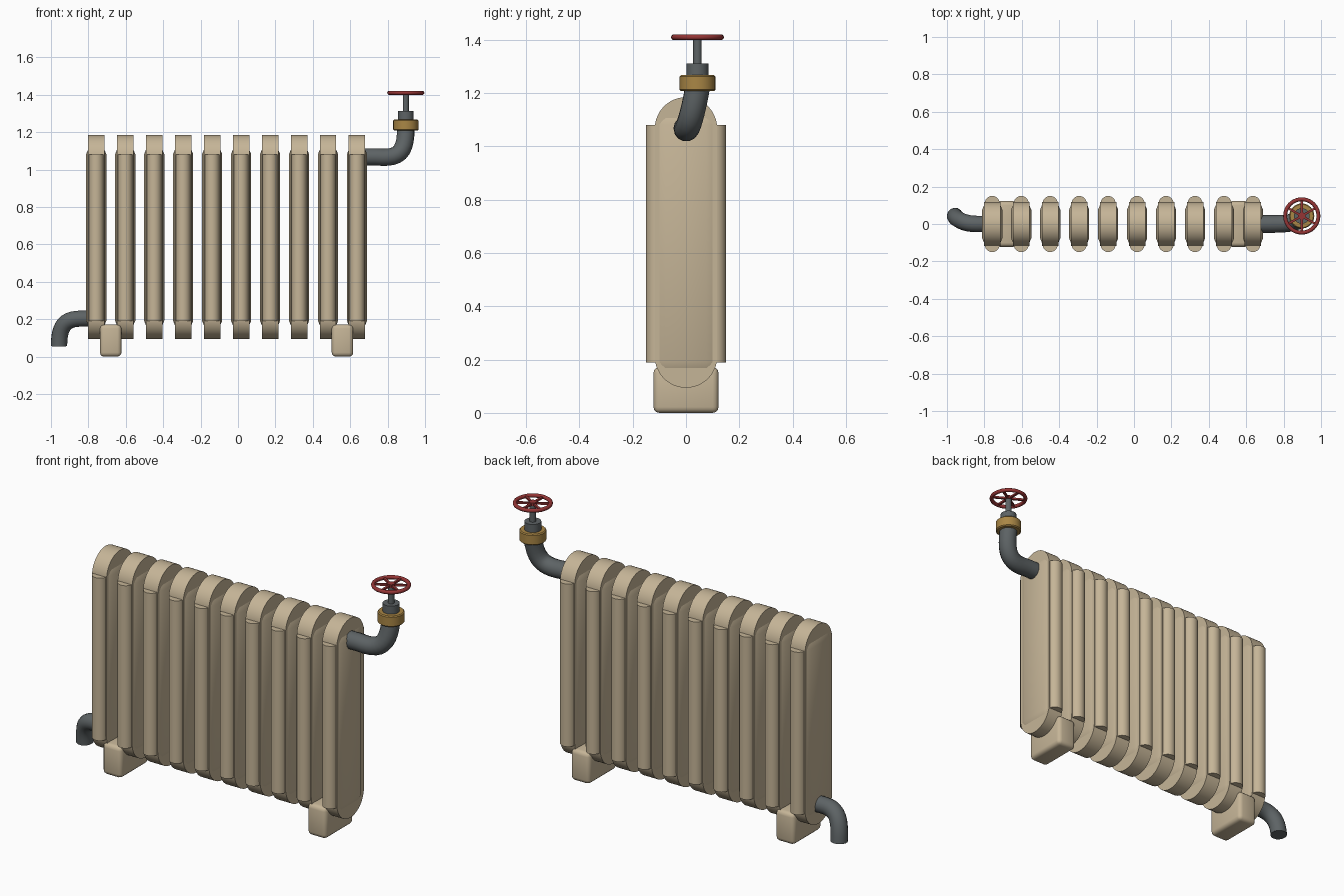
import bpy, bmesh, math
from mathutils import Matrix, Vector

cube = bpy.data.objects.get("Cube")
if cube:
    bpy.data.objects.remove(cube, do_unlink=True)


def material(name, rgb):
    m = bpy.data.materials.new(name)
    m.use_nodes = True
    m.diffuse_color = (*rgb, 1)
    m.node_tree.nodes["Principled BSDF"].inputs["Base Color"].default_value = (*rgb, 1)
    return m


CREAM = material("cream_enamel", (0.56, 0.46, 0.31))
STEEL = material("grey_steel", (0.11, 0.125, 0.13))
BRASS = material("brass", (0.40, 0.24, 0.06))
RED = material("red_paint", (0.30, 0.035, 0.035))

SECTIONS, PITCH, FIRST_X = 10, 0.1549, -0.758
LAST_X = FIRST_X + PITCH * (SECTIONS - 1)
VALVE = Vector((0.897, 0.043, 0))


def smooth(obj, angle=35):
    bpy.ops.object.select_all(action='DESELECT')
    obj.select_set(True)
    bpy.context.view_layer.objects.active = obj
    bpy.ops.object.shade_smooth_by_angle(angle=math.radians(angle))


def finish(name, bm, mat, location=(0, 0, 0)):
    bmesh.ops.recalc_face_normals(bm, faces=bm.faces)
    mesh = bpy.data.meshes.new(name)
    bm.to_mesh(mesh)
    bm.free()
    mesh.materials.append(mat)
    obj = bpy.data.objects.new(name, mesh)
    obj.location = location
    bpy.context.collection.objects.link(obj)
    smooth(obj)
    return obj


def rounded_box(name, size, centre, bevel, segments, mat):
    bm = bmesh.new()
    bmesh.ops.create_cube(bm, size=1, matrix=Matrix.Diagonal((*size, 1)))
    bmesh.ops.bevel(bm, geom=bm.edges[:], offset=bevel, segments=segments,
                    profile=0.5, affect='EDGES')
    return finish(name, bm, mat, centre)


def cylinder(name, radius, z0, z1, x, y, mat, sides=32, bevel=0):
    bm = bmesh.new()
    bmesh.ops.create_cone(bm, cap_ends=True, segments=sides, radius1=radius,
                          radius2=radius, depth=z1 - z0)
    if bevel:
        rims = [e for e in bm.edges if abs(e.verts[0].co.z - e.verts[1].co.z) < 1e-5]
        bmesh.ops.bevel(bm, geom=rims, offset=bevel, segments=1, affect='EDGES')
    return finish(name, bm, mat, (x, y, (z0 + z1) / 2))


def repeat(obj):
    arr = obj.modifiers.new("sections", 'ARRAY')
    arr.count = SECTIONS
    arr.use_relative_offset = False
    arr.use_constant_offset = True
    arr.constant_offset_displace = (PITCH, 0, 0)


def pipe(name, points, radius, mat):
    """Each point is (position, left handle, right handle)."""
    cu = bpy.data.curves.new(name, 'CURVE')
    cu.dimensions = '3D'
    cu.bevel_depth, cu.bevel_resolution, cu.use_fill_caps = radius, 5, True
    cu.resolution_u = 10
    sp = cu.splines.new('BEZIER')
    sp.bezier_points.add(len(points) - 1)
    for bp, (co, left, right) in zip(sp.bezier_points, points):
        bp.handle_left_type = bp.handle_right_type = 'FREE'
        bp.co, bp.handle_left, bp.handle_right = co, left, right
    cu.materials.append(mat)
    obj = bpy.data.objects.new(name, cu)
    bpy.context.collection.objects.link(obj)
    bpy.ops.object.select_all(action='DESELECT')
    obj.select_set(True)
    bpy.context.view_layer.objects.active = obj
    bpy.ops.object.convert(target='MESH')
    smooth(bpy.context.view_layer.objects.active, 40)


# Section core: a slab with half-round top and bottom
R, LOW, HIGH, HALF = 0.117, 0.211, 1.068, 0.044
bm = bmesh.new()
ring = []
for zc, start in ((HIGH, 0), (LOW, math.pi)):
    for i in range(25):
        a = start + math.pi * i / 24
        ring.append(bm.verts.new((-HALF, R * math.cos(a), zc + R * math.sin(a))))
face = bm.faces.new(ring)
ext = bmesh.ops.extrude_face_region(bm, geom=[face])
bmesh.ops.translate(bm, vec=(2 * HALF, 0, 0),
                    verts=[v for v in ext["geom"] if isinstance(v, bmesh.types.BMVert)])
repeat(finish("section_core", bm, CREAM, (FIRST_X, 0, 0)))

# Wider chamfered plate around the middle of each section
repeat(rounded_box("section_plate", (0.108, 0.232, 0.97), (FIRST_X, 0, 0.637),
                   0.04, 2, CREAM))

# Upright tubes on the front and back of each section
for side, y in (("front", -0.11), ("back", 0.11)):
    repeat(cylinder(side + "_tube", 0.04, 0.19, 1.08, FIRST_X, y, CREAM, 24))

# Feet between the two outermost sections at each end
for side, x in (("right", FIRST_X + PITCH / 2), ("left", LAST_X - PITCH / 2)):
    rounded_box(side + "_foot", (0.115, 0.244, 0.172), (x, 0, 0.086), 0.022, 3, CREAM)

# Inlet pipe bending up to the valve, and outlet pipe bending down
a, b, c = (0.64, 0, 1.068), (0.74, 0, 1.068), (VALVE.x, VALVE.y, 1.22)
pipe("inlet_pipe", [(a, a, (0.67, 0, 1.068)), (b, (0.71, 0, 1.068), (0.86, 0, 1.055)),
                    (c, (VALVE.x, 0.02, 1.09), c)], 0.047, STEEL)
a, b, c = (-0.75, 0, 0.203), (-0.84, 0, 0.203), (-0.957, 0.043, 0.057)
pipe("outlet_pipe", [(a, a, (-0.78, 0, 0.203)), (b, (-0.81, 0, 0.203), (-0.92, 0, 0.203)),
                     (c, (-0.957, 0.035, 0.17), c)], 0.044, STEEL)

# Valve body
cylinder("valve_collar", 0.067, 1.208, 1.268, VALVE.x, VALVE.y, BRASS, bevel=0.005)
cylinder("valve_neck", 0.042, 1.26, 1.312, VALVE.x, VALVE.y, STEEL, 24)
cylinder("valve_stem", 0.016, 1.30, 1.408, VALVE.x, VALVE.y, STEEL, 16)

# Handwheel: round rim, six spokes and a hub
WHEEL_Z = 1.41
bpy.ops.mesh.primitive_torus_add(major_radius=0.089, minor_radius=0.0105,
                                 major_segments=40, minor_segments=10,
                                 location=(VALVE.x, VALVE.y, WHEEL_Z))
rim = bpy.context.object
rim.name = "handwheel_rim"
rim.data.materials.append(RED)
smooth(rim, 60)
cylinder("handwheel_hub", 0.02, WHEEL_Z - 0.008, WHEEL_Z + 0.009, VALVE.x, VALVE.y, RED, 16)
bm = bmesh.new()
for i in range(3):
    turn = Matrix.Rotation(math.pi / 2 + i * math.pi / 3, 4, 'Z')
    bmesh.ops.create_cube(bm, size=1, matrix=turn @ Matrix.Diagonal((0.176, 0.012, 0.01, 1)))
finish("handwheel_spokes", bm, RED, (VALVE.x, VALVE.y, WHEEL_Z))
